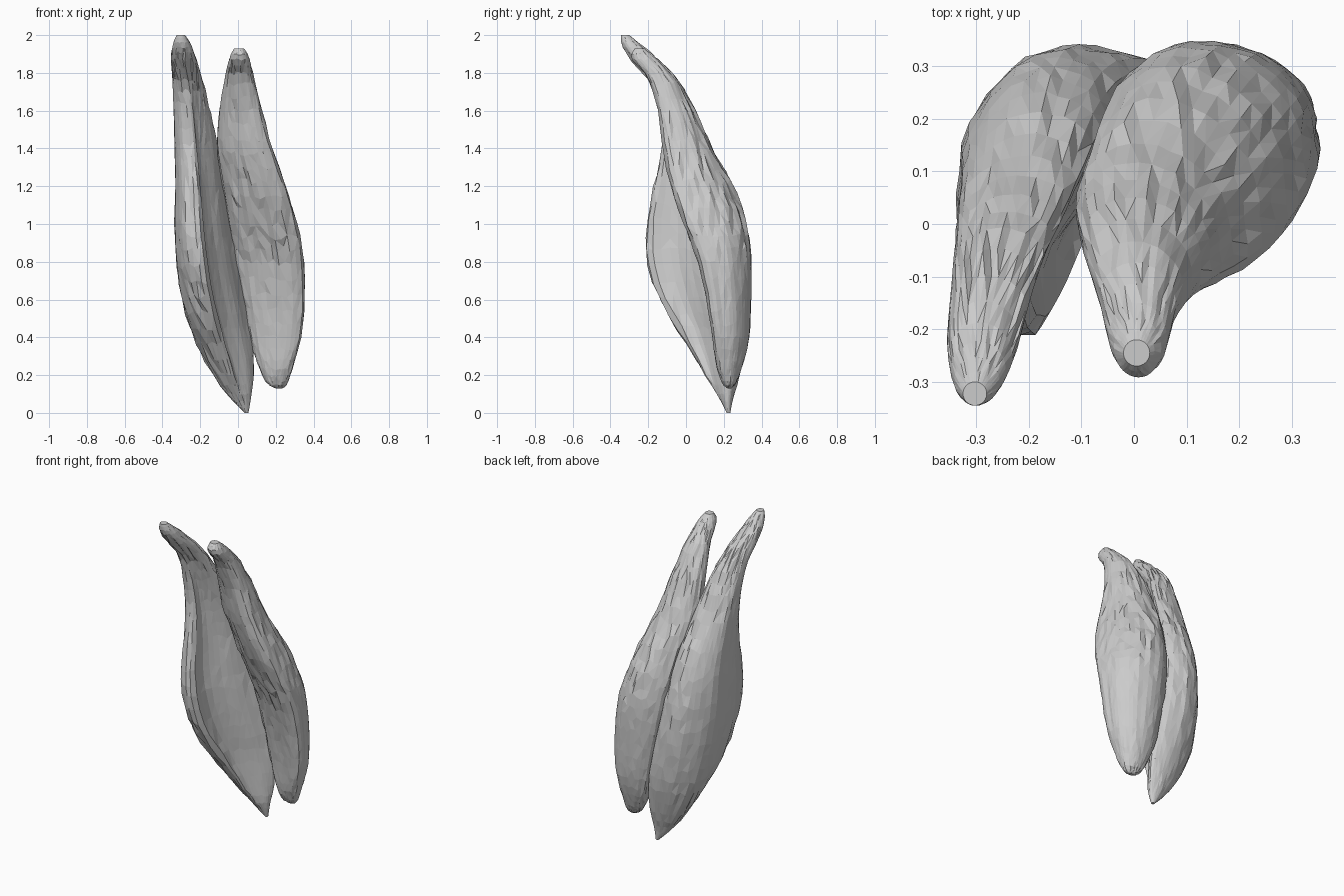
import bpy, bmesh, math, random
from mathutils import Vector

if "Cube" in bpy.data.objects:
    bpy.data.objects.remove(bpy.data.objects["Cube"])

random.seed(4)
SIDES, RINGS = 36, 32


def spline(a, b, c, d, t):
    return 0.5 * (2 * b + (c - a) * t + (2 * a - 5 * b + 4 * c - d) * t * t
                  + (3 * b - a - 3 * c + d) * t ** 3)


def closed_profile(points, n):
    """Evenly spaced smooth samples around a closed outline."""
    p = [Vector(q) for q in points]
    k = len(p)
    fine = []
    for i in range(k):
        for j in range(20):
            fine.append(spline(p[i - 1], p[i], p[(i + 1) % k], p[(i + 2) % k], j / 20))
    fine.append(fine[0])
    dist = [0]
    for a, b in zip(fine, fine[1:]):
        dist.append(dist[-1] + (b - a).length)
    out, j = [], 0
    for i in range(n):
        s = dist[-1] * i / n
        while dist[j + 1] < s:
            j += 1
        out.append(fine[j].lerp(fine[j + 1], (s - dist[j]) / (dist[j + 1] - dist[j])))
    return out


def station(rows, t):
    f = t * (len(rows) - 1)
    i = min(int(f), len(rows) - 2)
    get = lambda k: rows[max(0, min(k, len(rows) - 1))]
    return [spline(*v, f - i) for v in zip(get(i - 1), get(i), get(i + 1), get(i + 2))]


def muscle(name, profile, rows):
    """Loft a profile through boxes: z, x min, x max, y min, y max, roundness."""
    prof = closed_profile(profile, SIDES)
    fibre = [random.uniform(-0.012, 0.012) for _ in range(SIDES)]
    mid = Vector((0.5, 0.5))
    bm = bmesh.new()
    rings = []
    for r in range(RINGS + 1):
        z, x0, x1, y0, y1, rd = station(rows, r / RINGS)
        amp = math.sin(math.pi * r / RINGS)
        ring = []
        for i, p in enumerate(prof):
            a = math.atan2(prof[0].y - 0.5, prof[0].x - 0.5)
            turn = 1 if profile is right_profile else -1
            a += turn * 2 * math.pi * i / SIDES
            circle = mid + Vector((math.cos(a), math.sin(a))) * 0.5
            q = p.lerp(circle, rd)
            q += (p - mid) * (fibre[i] + random.uniform(-0.01, 0.01)) * 1.5 * amp
            jz = random.uniform(-0.02, 0.02) * amp
            ring.append(bm.verts.new((x0 + (x1 - x0) * q.x, y0 + (y1 - y0) * q.y, z + jz)))
        rings.append(ring)
    for a, b in zip(rings, rings[1:]):
        for i in range(SIDES):
            j = (i + 1) % SIDES
            bm.faces.new((a[i], a[j], b[j], b[i]))
    bm.faces.new(rings[0])
    bm.faces.new(rings[-1])
    bmesh.ops.triangulate(bm, faces=bm.faces[:])
    bmesh.ops.recalc_face_normals(bm, faces=bm.faces[:])
    me = bpy.data.meshes.new(name)
    bm.to_mesh(me)
    bm.free()
    ob = bpy.data.objects.new(name, me)
    bpy.context.collection.objects.link(ob)
    return ob


# Section outlines: left is a crescent with a hollow inner front (clockwise),
# right is a slab with a rounded back and a firm front corner (anticlockwise)
left_profile = [(0.36, 0), (0.13, 0.1), (0.01, 0.38), (0.04, 0.74), (0.32, 0.95),
                (0.7, 1), (1, 0.86), (0.86, 0.6), (0.62, 0.4), (0.49, 0.24), (0.5, 0.06)]
right_profile = [(1, 0.22), (0.94, 0.6), (0.7, 0.89), (0.4, 1), (0.12, 0.9),
                 (0, 0.6), (0.12, 0.3), (0.4, 0.12), (0.75, 0), (0.97, 0.04)]

# Left belly with its hooked upper tendon
muscle("left_muscle_head", left_profile, [
    (2.00, -0.325, -0.28, -0.345, -0.30, 1),
    (1.95, -0.345, -0.25, -0.34, -0.24, 1),
    (1.87, -0.355, -0.22, -0.29, -0.15, 1),
    (1.74, -0.345, -0.18, -0.18, -0.03, 0.7),
    (1.58, -0.34, -0.14, -0.14, 0.05, 0.3),
    (1.40, -0.335, -0.105, -0.13, 0.14, 0.1),
    (1.20, -0.33, -0.07, -0.17, 0.24, 0),
    (1.00, -0.335, -0.035, -0.21, 0.30, 0),
    (0.80, -0.325, 0.00, -0.21, 0.33, 0),
    (0.60, -0.295, 0.04, -0.14, 0.335, 0),
    (0.40, -0.235, 0.075, -0.02, 0.325, 0.05),
    (0.20, -0.13, 0.085, 0.10, 0.285, 0.3),
    (0.08, -0.04, 0.07, 0.175, 0.25, 0.8),
    (0.00, 0.035, 0.055, 0.215, 0.235, 1)])

# Right belly, shorter and broader
muscle("right_muscle_head", right_profile, [
    (1.93, -0.02, 0.03, -0.27, -0.22, 1),
    (1.88, -0.045, 0.06, -0.29, -0.16, 0.9),
    (1.78, -0.07, 0.085, -0.21, -0.06, 0.6),
    (1.60, -0.10, 0.13, -0.15, 0.05, 0.3),
    (1.40, -0.11, 0.18, -0.12, 0.14, 0.05),
    (1.20, -0.08, 0.25, -0.08, 0.25, 0),
    (1.00, -0.05, 0.31, -0.01, 0.32, 0),
    (0.82, -0.02, 0.345, 0.06, 0.345, 0),
    (0.60, 0.02, 0.35, 0.11, 0.345, 0),
    (0.40, 0.06, 0.335, 0.14, 0.335, 0.1),
    (0.25, 0.105, 0.295, 0.16, 0.30, 0.3),
    (0.16, 0.15, 0.265, 0.19, 0.265, 0.7),
    (0.13, 0.20, 0.235, 0.22, 0.24, 1)])
